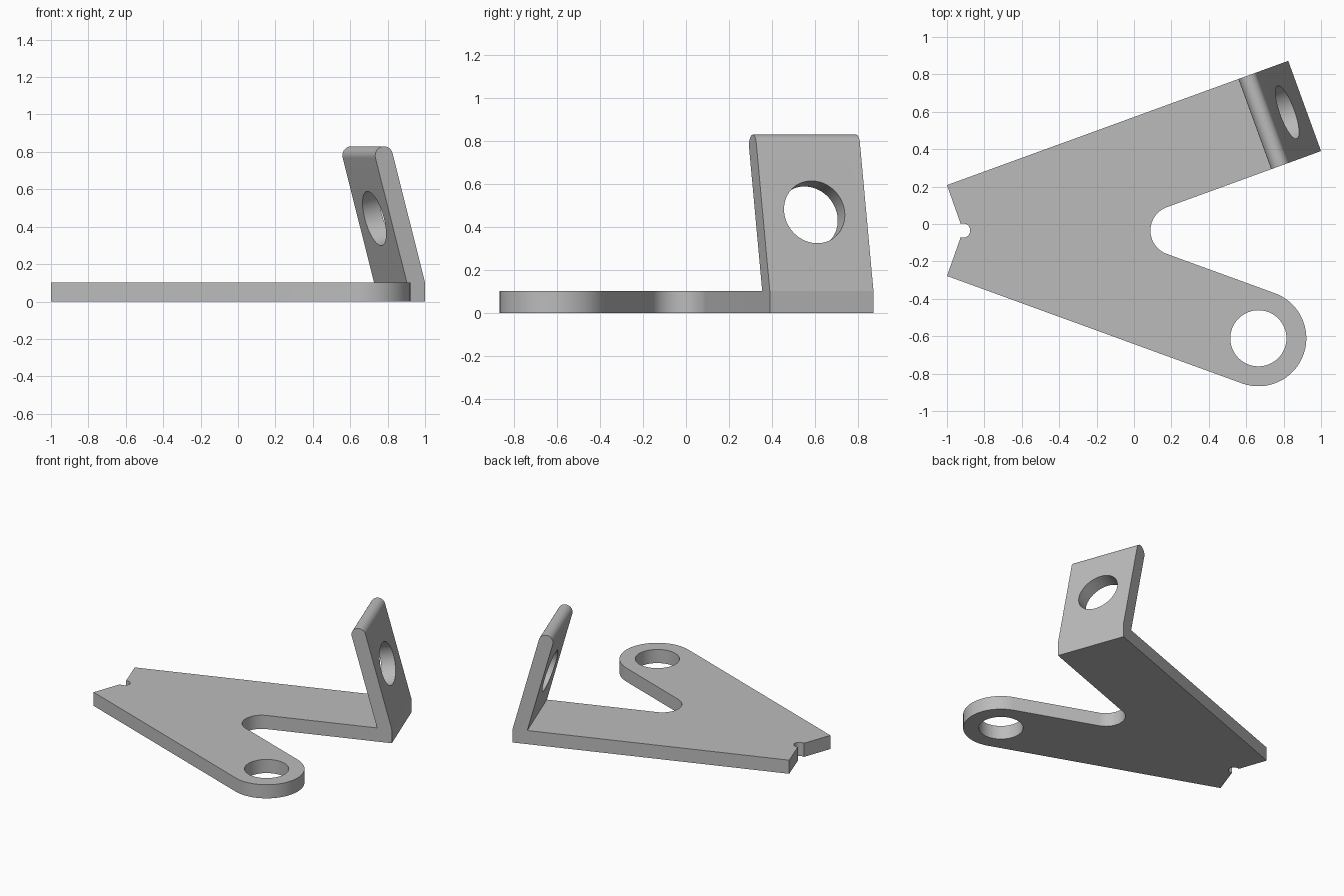
import bpy
import bmesh
from math import sin, cos, tan, radians
from mathutils import Matrix, Vector

THICK = 0.102        # plate thickness
WIDTH = 0.513        # width of each arm
SPREAD = radians(20)  # each arm's angle from the centre line
LEAN = radians(15)   # tab's lean from upright
AXIS_Y = -0.035      # centre line of the fork
REAR = 0.243         # half height of the rear edge

cube = bpy.data.objects.get("Cube")
if cube:
    bpy.data.objects.remove(cube, do_unlink=True)

steel = bpy.data.materials.new("plain grey metal")
steel.use_nodes = True
grey = (0.5, 0.5, 0.5, 1)
steel.diffuse_color = grey
for node in steel.node_tree.nodes:
    if node.type == "BSDF_PRINCIPLED":
        node.inputs["Base Color"].default_value = grey


def arc(cx, cy, r, start, end, steps=32):
    """Points on a circle from start to end, in degrees."""
    angles = [radians(start + (end - start) * i / steps) for i in range(steps + 1)]
    return [(cx + r * cos(a), cy + r * sin(a)) for a in angles]


def extrude(name, points, offset):
    """Prism from a closed 3D outline."""
    bm = bmesh.new()
    face = bm.faces.new([bm.verts.new(p) for p in points])
    side = bmesh.ops.extrude_face_region(bm, geom=[face])["geom"]
    moved = [v for v in side if isinstance(v, bmesh.types.BMVert)]
    bmesh.ops.translate(bm, verts=moved, vec=offset)
    bmesh.ops.recalc_face_normals(bm, faces=bm.faces)
    mesh = bpy.data.meshes.new(name)
    bm.to_mesh(mesh)
    bm.free()
    mesh.materials.append(steel)
    obj = bpy.data.objects.new(name, mesh)
    bpy.context.collection.objects.link(obj)
    return obj


def drill(obj, centre, radius, tilt=0.0):
    """Bore a round hole; tilt turns its axis about y."""
    bpy.ops.mesh.primitive_cylinder_add(vertices=64, radius=radius, depth=0.5,
                                        location=centre, rotation=(0, tilt, 0))
    cutter = bpy.context.object
    cutter.hide_render = True
    cutter.data.materials.append(steel)
    bpy.context.view_layer.update()
    mod = obj.modifiers.new("hole", "BOOLEAN")
    mod.operation = "DIFFERENCE"
    mod.solver = "EXACT"
    mod.object = cutter
    bpy.context.view_layer.objects.active = obj
    bpy.ops.object.modifier_apply(modifier=mod.name)
    bpy.data.objects.remove(cutter, do_unlink=True)


def smooth(obj):
    bpy.ops.object.select_all(action="DESELECT")
    obj.select_set(True)
    bpy.context.view_layer.objects.active = obj
    bpy.ops.object.shade_smooth_by_angle(angle=radians(30))


# Fork measurements, relative to the centre line
along = Vector((cos(SPREAD), sin(SPREAD)))
across = Vector((sin(SPREAD), -cos(SPREAD)))
rear_corner = Vector((-1, REAR))
far_corner = rear_corner + along * (2 - across.x * WIDTH) / along.x
near_corner = far_corner + across * WIDTH
middle = sin(SPREAD) + REAR * cos(SPREAD) - WIDTH / 2
eye_x = 0.665
eye_y = -(middle + eye_x * sin(SPREAD)) / cos(SPREAD)
inner = middle - WIDTH / 2
crotch_x = (0.088 + inner) / (1 - sin(SPREAD))
crotch_r = inner + crotch_x * sin(SPREAD)
notch_x = -1 + REAR * tan(SPREAD) - 0.002 + 0.0

# Forked base plate with rounded eye, crotch and rear notch
outline = [(-1, -REAR)]
outline += arc(eye_x, eye_y, WIDTH / 2, -110, 70)
outline += arc(crotch_x, 0, crotch_r, 250, 110)
outline += [tuple(near_corner), tuple(far_corner), tuple(rear_corner)]
outline += arc(notch_x, 0, 0.038, 110, -110)
plate = extrude("base_plate", [(x, y + AXIS_Y, 0) for x, y in outline], (0, 0, THICK))
drill(plate, (eye_x, eye_y + AXIS_Y, THICK / 2), 0.15)
smooth(plate)

# Leaning tab with a fully rounded top edge, built facing +x
tab_t = 0.1
cap_z = 0.83 - tab_t / 2
length = (cap_z - THICK + tab_t / 2 * sin(LEAN)) / cos(LEAN)
cap_x = -length * sin(LEAN) - tab_t / 2 * cos(LEAN)
profile = [(0, THICK)] + arc(cap_x, cap_z, tab_t / 2, 15, 195)
profile += [(-tab_t / cos(LEAN), THICK)]
tab = extrude("leaning_tab", [(x, -WIDTH / 2, z) for x, z in profile], (0, WIDTH, 0))
hole_z = 0.47
drill(tab, (-(hole_z - THICK) * tan(LEAN), 0, hole_z), 0.15, radians(90) - LEAN)
end = (far_corner + near_corner) / 2
tab.matrix_world = (Matrix.Translation((end.x, end.y + AXIS_Y, 0))
                    @ Matrix.Rotation(SPREAD, 4, "Z"))
smooth(tab)
